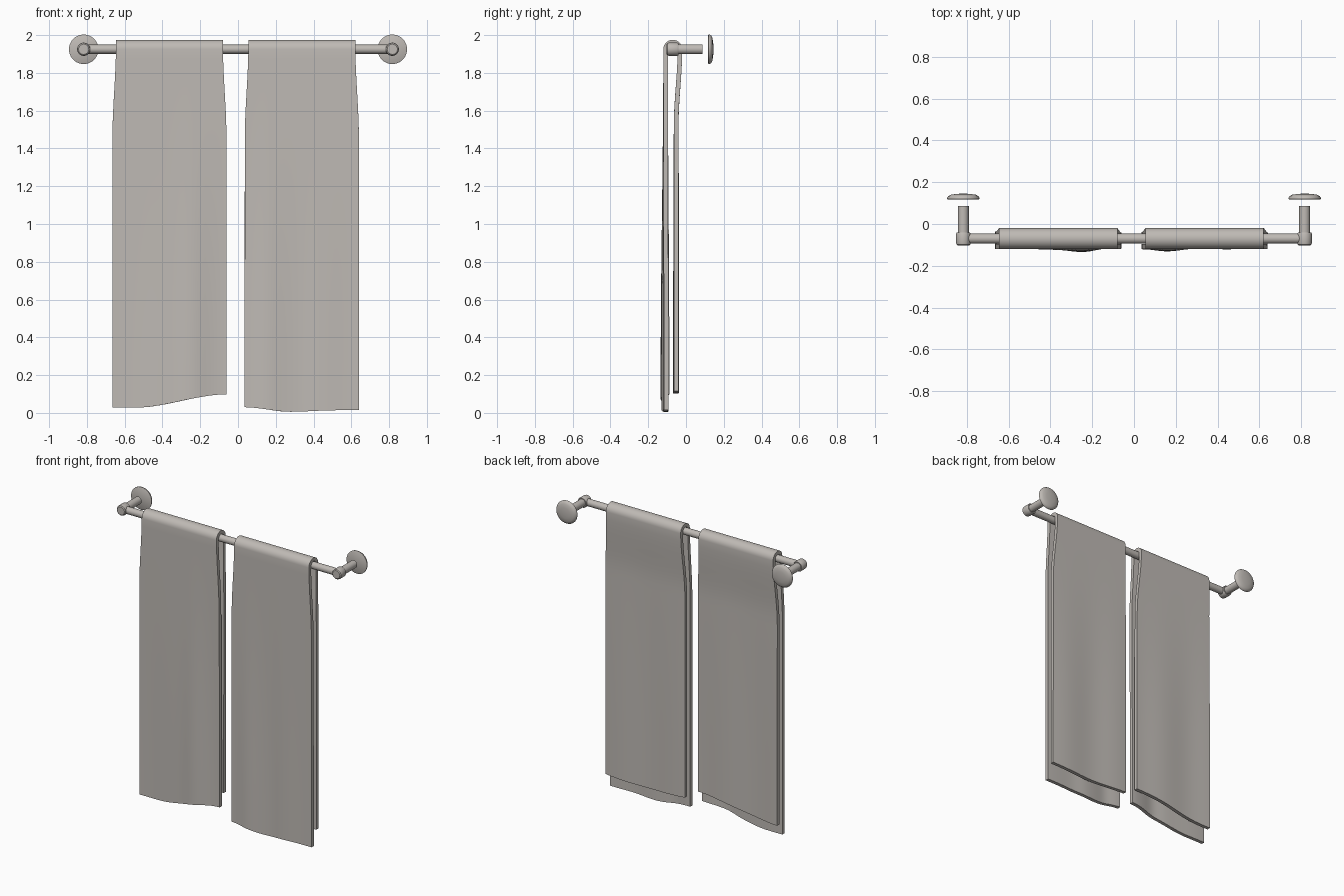
import bpy, bmesh, math
from mathutils import Vector, Matrix

cube = bpy.data.objects.get("Cube")
if cube:
    bpy.data.objects.remove(cube)

ROD_Y, ROD_Z = -0.07, 1.925
POST_X = 0.817


def material(name, color):
    m = bpy.data.materials.new(name)
    m.use_nodes = True
    m.diffuse_color = color
    m.node_tree.nodes["Principled BSDF"].inputs["Base Color"].default_value = color
    return m


grey = material("warm grey", (0.52, 0.49, 0.46, 1))


def finish(name, bm, angle=35):
    bmesh.ops.recalc_face_normals(bm, faces=bm.faces)
    mesh = bpy.data.meshes.new(name)
    bm.to_mesh(mesh)
    bm.free()
    mesh.materials.append(grey)
    ob = bpy.data.objects.new(name, mesh)
    bpy.context.collection.objects.link(ob)
    bpy.ops.object.select_all(action="DESELECT")
    ob.select_set(True)
    bpy.context.view_layer.objects.active = ob
    bpy.ops.object.shade_smooth_by_angle(angle=math.radians(angle))
    return ob


def lathe(name, profile, origin, axis):
    """Spin (radius, distance) points about an axis through origin."""
    bm = bmesh.new()
    verts = [bm.verts.new((r, 0, d)) for r, d in profile]
    edges = [bm.edges.new(pair) for pair in zip(verts, verts[1:])]
    bmesh.ops.spin(bm, geom=verts + edges, cent=(0, 0, 0), axis=(0, 0, 1),
                   angle=math.tau, steps=40)
    bmesh.ops.remove_doubles(bm, verts=bm.verts, dist=1e-5)
    turn = Vector((0, 0, 1)).rotation_difference(Vector(axis)).to_matrix().to_4x4()
    bm.transform(Matrix.Translation(origin) @ turn)
    return finish(name, bm)


def smooth(t):
    t = min(max(t, 0), 1)
    return t * t * (3 - 2 * t)


def bump(x, centre, width):
    return math.exp(-((x - centre) / width) ** 2)


# rail
lathe("rail", [(0, -POST_X), (0.024, -POST_X), (0.024, POST_X), (0, POST_X)],
      (0, ROD_Y, ROD_Z), (1, 0, 0))

# end fittings
for side, sx in (("right", -1), ("left", 1)):
    lathe(side + "_joint",
          [(0, -0.033), (0.027, -0.033), (0.033, -0.028), (0.035, -0.02),
           (0.035, 0.023), (0.032, 0.029), (0, 0.029)],
          (sx * POST_X, ROD_Y, ROD_Z), (0, 1, 0))
    lathe(side + "_post", [(0, -0.05), (0.026, -0.05), (0.026, 0.087), (0, 0.087)],
          (sx * POST_X, 0, ROD_Z), (0, 1, 0))
    lathe(side + "_wall_disc",
          [(0, 0.117), (0.073, 0.117), (0.078, 0.12), (0.078, 0.125),
           (0.073, 0.133), (0.06, 0.14), (0.035, 0.144), (0, 0.146)],
          (sx * POST_X, 0, ROD_Z), (0, 1, 0))


def towel(name, centre, front_hem, back_hem, fold):
    """Sheet draped over the rail; hems give z across u from 0 to 1."""
    radius, columns, rows, arc = 0.038, 32, 36, 14
    bm = bmesh.new()
    grid = []
    for i in range(columns + 1):
        u = i / columns

        def point(y, z):
            half = 0.283 + 0.019 * smooth((1.95 - z) / 0.5)
            return bm.verts.new((centre + (2 * u - 1) * half, y, z))

        line = []
        # back sheet, from hem to rail
        for j in range(rows):
            z = back_hem(u) + (ROD_Z - back_hem(u)) * j / rows
            drop = smooth((ROD_Z - z) / 0.4)
            y = ROD_Y + radius - 0.020 * drop
            y += 0.004 * smooth((ROD_Z - z) / 1.5) * math.sin(u * 9 + fold * 3)
            line.append(point(y, z))
        # turn over the rail
        for j in range(arc + 1):
            a = math.pi * j / arc
            line.append(point(ROD_Y + radius * math.cos(a), ROD_Z + radius * math.sin(a)))
        # front sheet, from rail to hem
        for j in range(1, rows + 1):
            z = ROD_Z + (front_hem(u) - ROD_Z) * j / rows
            drop = smooth((ROD_Z - z) / 1.7)
            y = ROD_Y - radius + 0.003 * math.sin(u * 8 + fold) * drop
            y -= 0.014 * bump(u, fold, 0.13) * drop
            y += 0.006 * bump(u, fold + 0.3, 0.12) * drop
            line.append(point(y, z))
        grid.append(line)
    for a, b in zip(grid, grid[1:]):
        for j in range(len(a) - 1):
            bm.faces.new((a[j], b[j], b[j + 1], a[j + 1]))
    ob = finish(name, bm, 50)
    solid = ob.modifiers.new("cloth thickness", "SOLIDIFY")
    solid.thickness = 0.024
    solid.offset = 0
    bpy.ops.object.modifier_apply(modifier=solid.name)
    bpy.ops.object.shade_smooth_by_angle(angle=math.radians(50))


towel("right_towel", -0.363,
      lambda u: 0.028 + 0.07 * smooth((u - 0.2) / 0.8),
      lambda u: 0.11 + 0.07 * smooth(u), 0.7)
towel("left_towel", 0.338,
      lambda u: 0.006 + 0.024 * (1 - smooth(u / 0.4)) + 0.008 * smooth((u - 0.4) / 0.4),
      lambda u: 0.115 - 0.012 * math.sin(u * math.pi), 0.2)
